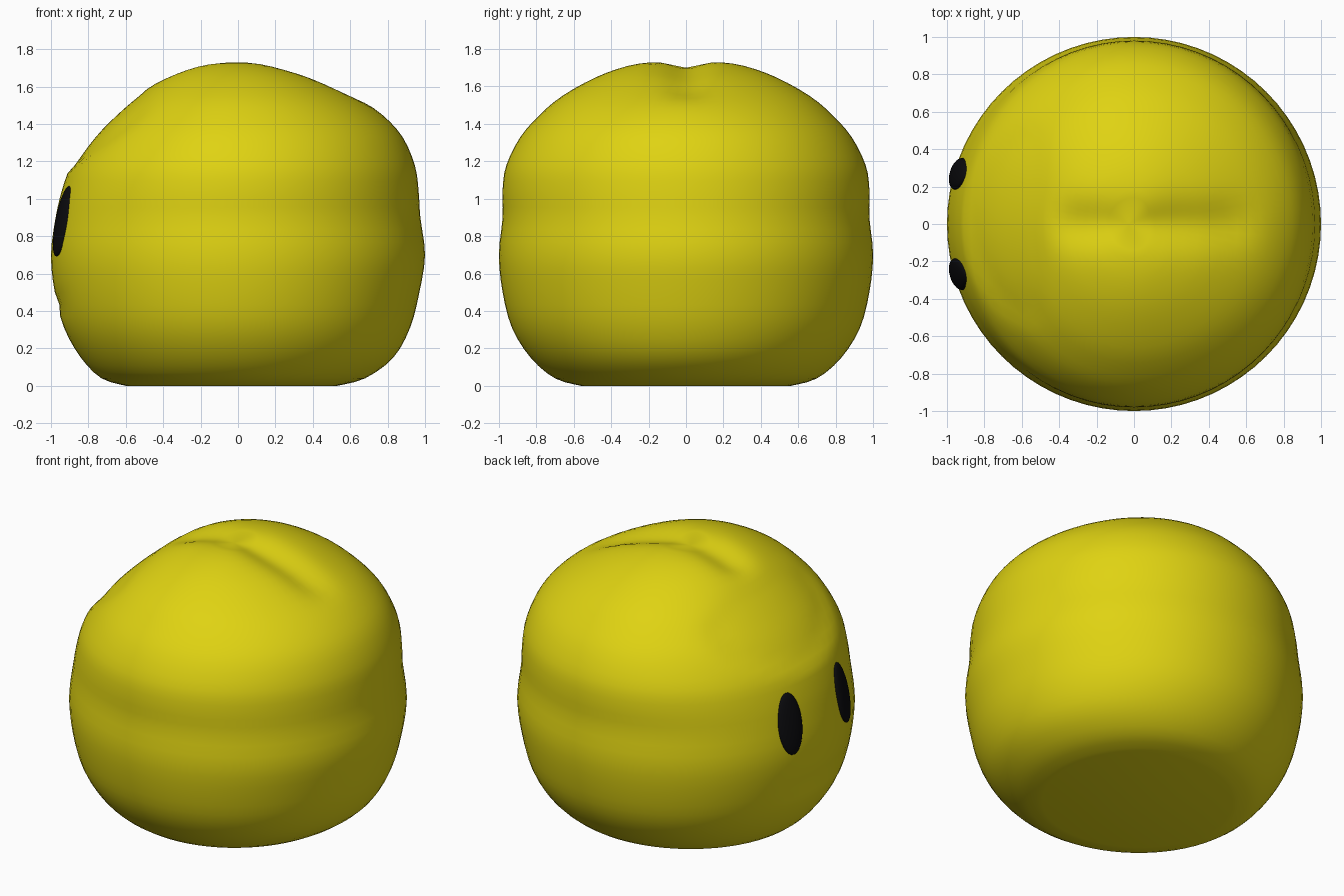
import bpy, bmesh, math
from mathutils import Matrix, Vector

if "Cube" in bpy.data.objects:
    bpy.data.objects.remove(bpy.data.objects["Cube"])


def material(name, rgb):
    m = bpy.data.materials.new(name)
    m.diffuse_color = (*rgb, 1)
    m.use_nodes = True
    m.node_tree.nodes["Principled BSDF"].inputs["Base Color"].default_value = m.diffuse_color
    return m


yellow = material("yellow skin", (0.74, 0.65, 0.006))
black = material("eye black", (0.003, 0.003, 0.004))

# Height, side radius, back radius (+x), face radius (-x)
PROFILE = [
    (0.00, 0.56, 0.53, 0.60), (0.04, 0.70, 0.68, 0.73), (0.15, 0.83, 0.83, 0.84),
    (0.31, 0.93, 0.92, 0.93), (0.50, 0.98, 0.97, 0.98), (0.70, 1.00, 1.00, 1.00),
    (0.90, 0.98, 0.975, 0.975), (1.05, 0.98, 0.965, 0.94), (1.18, 0.96, 0.945, 0.89),
    (1.33, 0.885, 0.88, 0.78), (1.45, 0.78, 0.77, 0.66), (1.55, 0.66, 0.62, 0.54),
    (1.65, 0.48, 0.41, 0.40), (1.71, 0.31, 0.21, 0.26), (1.74, 0.14, 0.08, 0.14),
]
SEGMENTS, STEPS = 72, 3


def smooth(a, b, t):
    t = min(1, max(0, (t - a) / (b - a)))
    return t * t * (3 - 2 * t)


def spline(p0, p1, p2, p3, t):
    return [0.5 * (2 * b + (c - a) * t + (2 * a - 5 * b + 4 * c - d) * t * t
                   + (3 * b - a - 3 * c + d) * t ** 3) for a, b, c, d in zip(p0, p1, p2, p3)]


def sculpt(x, y, z):
    """Hair parting, recessed forehead under the hairline and mouth crease."""
    z -= 0.045 * math.exp(-(y / 0.12) ** 2) * smooth(1.4, 1.6, z) * smooth(-0.5, -0.3, x) * (1 - smooth(0.45, 0.75, x))
    brow = 1.13 + 0.6 * y * y
    forehead = smooth(brow, brow + 0.07, z) * (1 - smooth(-0.56, -0.42, x)) * (1 - smooth(0.45, 0.6, abs(y)))
    mouth = math.exp(-((z - 0.44 - 0.2 * y * y) / 0.035) ** 2) * (1 - smooth(0.25, 0.4, abs(y))) * (x < 0)
    k = 1 - 0.025 * forehead - 0.012 * mouth
    return x * k, y * k, z


# Head: rings swept along the profile
rings = []
for i in range(len(PROFILE) - 1):
    pts = [PROFILE[min(max(j, 0), len(PROFILE) - 1)] for j in range(i - 1, i + 3)]
    rings += [spline(*pts, s / STEPS) for s in range(STEPS)]
rings.append(PROFILE[-1])

bm = bmesh.new()
loops = []
for z, side, back, face in rings:
    loop = []
    for s in range(SEGMENTS):
        a = 2 * math.pi * s / SEGMENTS
        c = math.cos(a)
        r = side + ((back if c > 0 else face) - side) * c * c
        loop.append(bm.verts.new(sculpt(r * c, r * math.sin(a), max(z, 0))))
    loops.append(loop)
for lo, hi in zip(loops, loops[1:]):
    for s in range(SEGMENTS):
        n = (s + 1) % SEGMENTS
        bm.faces.new((lo[s], lo[n], hi[n], hi[s]))
bm.faces.new(loops[0][::-1])
top = bm.verts.new((-0.03, 0, 1.70))
for s in range(SEGMENTS):
    bm.faces.new((loops[-1][s], loops[-1][(s + 1) % SEGMENTS], top))


def finish(bm, name, mat):
    for f in bm.faces:
        f.smooth = True
    me = bpy.data.meshes.new(name)
    bm.to_mesh(me)
    bm.free()
    me.materials.append(mat)
    ob = bpy.data.objects.new(name, me)
    bpy.context.collection.objects.link(ob)


finish(bm, "head", yellow)

# Eyes: thin upright lenses lying on the face
for sign, label in ((1, "left"), (-1, "right")):
    bm = bmesh.new()
    bmesh.ops.create_uvsphere(bm, u_segments=24, v_segments=16, radius=1)
    place = (Matrix.Translation(Vector((-0.937, sign * 0.268, 0.88)))
             @ Matrix.Rotation(-sign * math.radians(17), 4, 'Z')
             @ Matrix.Rotation(math.radians(11), 4, 'Y')
             @ Matrix.Diagonal((0.032, 0.088, 0.192, 1)))
    bmesh.ops.transform(bm, matrix=place, verts=bm.verts)
    finish(bm, label + "_eye", black)
